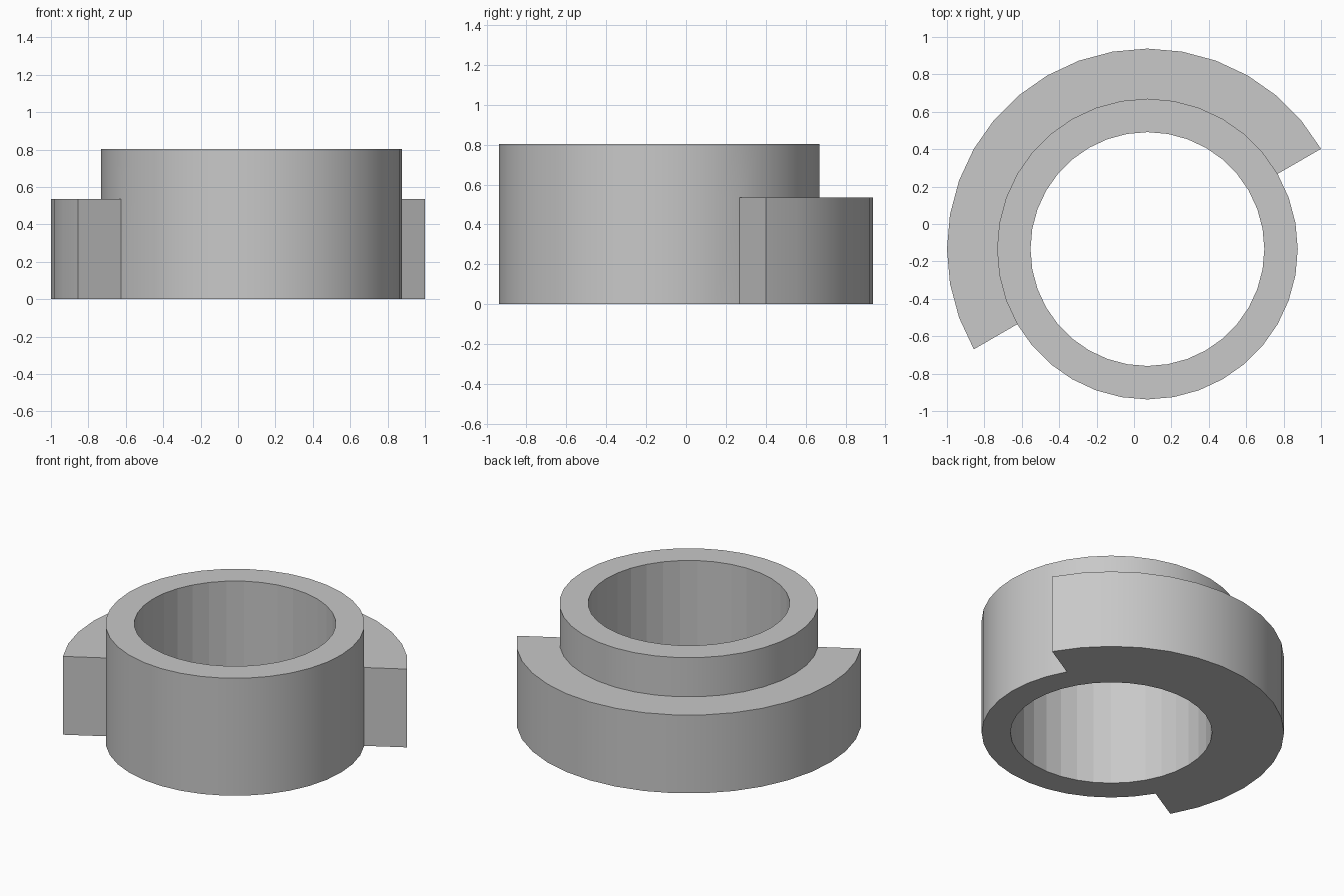
import bpy, bmesh
from math import cos, sin, radians

default = bpy.data.objects.get("Cube")
if default:
    bpy.data.objects.remove(default, do_unlink=True)

# Proportions, all based on the flange radius
FLANGE_R = 1.0718
RING_R = FLANGE_R * 0.75
BORE_R = FLANGE_R * 7 / 12
RING_H = RING_R
FLANGE_H = FLANGE_R / 2
CX, CY = 0.0718, -0.134
STEP = 10
START, END = 30, 210

# Cross-sections as (radius, height): plain ring and ring with flange
inner = [(RING_R, FLANGE_H), (RING_R, RING_H), (BORE_R, RING_H), (BORE_R, 0), (RING_R, 0)]
step = [(RING_R, 0), (FLANGE_R, 0), (FLANGE_R, FLANGE_H), (RING_R, FLANGE_H)]
plain_section = inner + inner[:1]
flange_section = inner + step[1:]

bm = bmesh.new()


def point(angle, rz):
    a = radians(angle)
    return bm.verts.new((CX + rz[0] * cos(a), CY + rz[0] * sin(a), rz[1]))


# Sweep each sector around the axis
for a in range(0, 360, STEP):
    section = flange_section if START <= a < END else plain_section
    for p, q in zip(section, section[1:]):
        face = bm.faces.new([point(a, p), point(a + STEP, p), point(a + STEP, q), point(a, q)])

# Flat ends of the half flange
for a in (START, END):
    bm.faces.new([point(a, p) for p in step])

bmesh.ops.remove_doubles(bm, verts=bm.verts, dist=0.0005)
bmesh.ops.recalc_face_normals(bm, faces=bm.faces)
mesh = bpy.data.meshes.new("flanged_collar")
bm.to_mesh(mesh)
bm.free()
collar = bpy.data.objects.new("flanged_collar", mesh)
bpy.context.collection.objects.link(collar)

# Grey material
grey = bpy.data.materials.new("light_grey")
grey.use_nodes = True
colour = (0.58, 0.58, 0.58, 1)
grey.diffuse_color = colour
grey.node_tree.nodes["Principled BSDF"].inputs["Base Color"].default_value = colour
mesh.materials.append(grey)

# Smooth outside, faceted bore
bpy.ops.object.select_all(action='DESELECT')
collar.select_set(True)
bpy.context.view_layer.objects.active = collar
bpy.ops.object.shade_smooth_by_angle(angle=radians(30))
for poly in mesh.polygons:
    outward = poly.normal.x * (poly.center.x - CX) + poly.normal.y * (poly.center.y - CY)
    if outward < -0.1:
        poly.use_smooth = False
